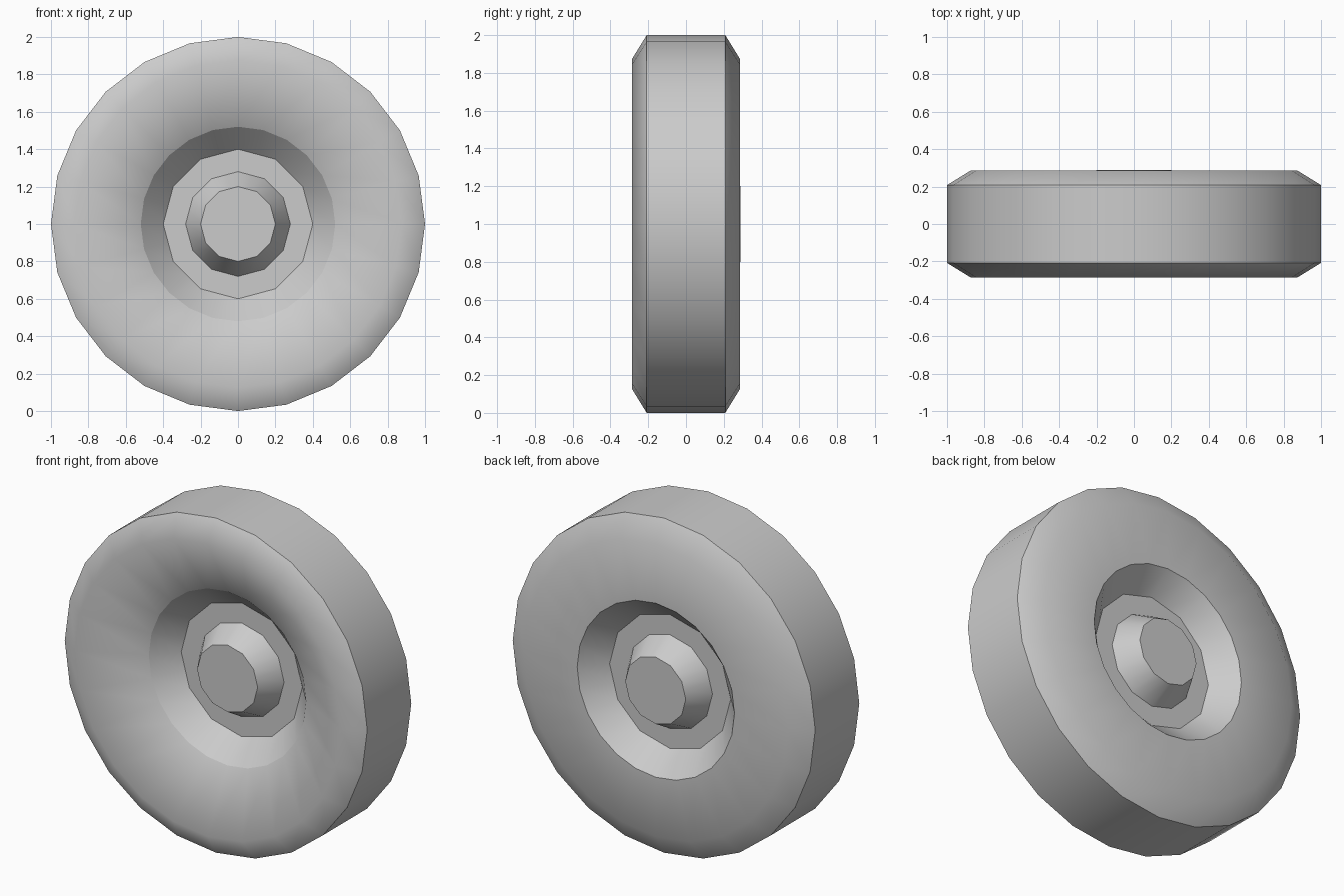
import bpy, bmesh, math

if "Cube" in bpy.data.objects:
    bpy.data.objects.remove(bpy.data.objects["Cube"])

SEG = 24


def lathe(name, profile, cap_first=False, cap_last=False):
    """Spin (radius, y, sides, sharp) rings about the wheel axle.
    12-sided rings keep 24 points, every other one lying on a flat."""
    bm = bmesh.new()
    rings = []
    for r, y, sides, _ in profile:
        ring = []
        for a in range(SEG):
            t = math.tau * a / SEG
            q = r * math.cos(math.pi / 12) if sides == 12 and a % 2 else r
            ring.append(bm.verts.new((q * math.sin(t), y, 1 + q * math.cos(t))))
        rings.append(ring)
    for lo, hi in zip(rings, rings[1:]):
        for a in range(SEG):
            b = (a + 1) % SEG
            bm.faces.new((lo[a], lo[b], hi[b], hi[a])).smooth = True
    if cap_first:
        bm.faces.new(rings[0][::-1])
    if cap_last:
        bm.faces.new(rings[-1])
    for (_, _, _, sharp), ring in zip(profile, rings):
        if sharp:
            for a in range(SEG):
                bm.edges.get((ring[a], ring[(a + 1) % SEG])).smooth = False
    me = bpy.data.meshes.new(name)
    bm.to_mesh(me)
    bm.free()
    ob = bpy.data.objects.new(name, me)
    bpy.context.collection.objects.link(ob)
    return ob


# Tyre: dished front face, bevelled tread, flat back face
lathe("tyre", [(0.52, -0.10, 24, False), (0.875, -0.285, 24, False),
               (1.0, -0.208, 24, True), (1.0, 0.208, 24, True),
               (0.875, 0.285, 24, False), (0.52, 0.285, 24, False)])

# Hub front: raised cap, flat ring, sloping recess wall
lathe("hub_front", [(0.20, -0.10, 12, True), (0.28, 0.035, 12, True),
                    (0.40, 0.035, 12, True), (0.52, -0.10, 24, True)], cap_first=True)

# Hub back: same shape facing the other way
lathe("hub_back", [(0.52, 0.285, 24, True), (0.40, 0.15, 12, True),
                   (0.28, 0.15, 12, True), (0.20, 0.288, 12, True)], cap_last=True)
